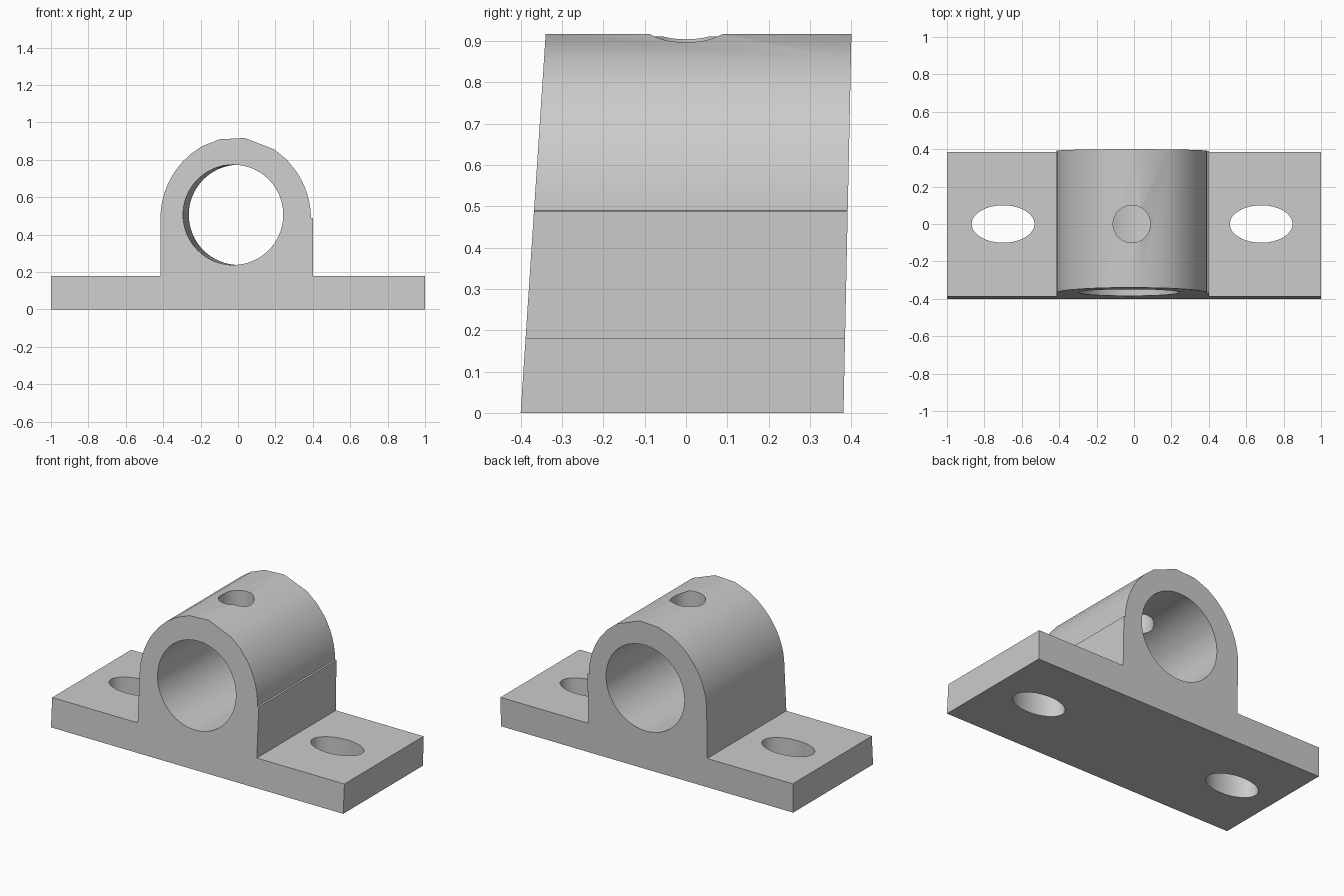
import bpy
import bmesh
from math import cos, sin, radians, pi
from mathutils import Matrix

cube = bpy.data.objects.get("Cube")
if cube:
    bpy.data.objects.remove(cube, do_unlink=True)

grey = bpy.data.materials.new("plain grey")
grey.use_nodes = True
colour = (0.6, 0.6, 0.6, 1)
grey.diffuse_color = colour
grey.node_tree.nodes["Principled BSDF"].inputs["Base Color"].default_value = colour


def make_object(name, bm):
    bmesh.ops.recalc_face_normals(bm, faces=bm.faces)
    mesh = bpy.data.meshes.new(name)
    bm.to_mesh(mesh)
    bm.free()
    mesh.materials.append(grey)
    obj = bpy.data.objects.new(name, mesh)
    bpy.context.collection.objects.link(obj)
    return obj


def front_y(z):
    return -0.4 + 0.066 * z


def back_y(z):
    return 0.381 + 0.021 * z


def ring(rx, ry, sides):
    return [(rx * cos(2 * pi * i / sides), ry * sin(2 * pi * i / sides))
            for i in range(sides)]


def add_loop(bm, points):
    return [bm.verts.new(p) for p in points]


def tube(bm, a, b, skip=()):
    """Wall of quads between two matching loops."""
    for i in range(len(a)):
        if i not in skip:
            j = (i + 1) % len(a)
            bm.faces.new((a[i], a[j], b[j], b[i]))


def fill(bm, normal, *loops):
    """Flat face bounded by the first loop, with the others as holes."""
    edges = []
    for loop in loops:
        for v, w in zip(loop, loop[1:] + loop[:1]):
            edges.append(bm.edges.get((v, w)) or bm.edges.new((v, w)))
    bmesh.ops.triangle_fill(bm, use_beauty=True, edges=edges, normal=normal)


# Bracket outline: foot, upright sides and a coarse-topped arch with a small step
angles = list(range(0, 36, 6)) + [36, 47, 59, 83, 102, 116, 126, 135]
angles += list(range(142, 181, 6)) + [180]
arch = [(-0.0125 + 0.4025 * cos(radians(a)),
         0.49 + (0.405 + 0.025 * sin(radians(a))) * sin(radians(a)))
        for a in angles]
outline = [(-1, 0), (1, 0), (1, 0.18), (0.4, 0.18), (0.4, 0.488)]
outline += arch + [(-0.415, 0.18), (-1, 0.18)]
count = len(outline)

# Outer skin, leaving the bottom and both foot tops open
bm = bmesh.new()
front = add_loop(bm, [(x, front_y(z), z) for x, z in outline])
back = add_loop(bm, [(x, back_y(z), z) for x, z in outline])
tube(bm, front, back, skip=(0, 2, count - 2))

# Shaft bore and the leaning end faces around it
circle = [(x, 0.506 + z) for x, z in ring(0.268, 0.268, 64)]
bore_front = add_loop(bm, [(x - 0.026, front_y(z), z) for x, z in circle])
bore_back = add_loop(bm, [(x + 0.005, back_y(z), z) for x, z in circle])
tube(bm, bore_front, bore_back)
fill(bm, (0, -1, 0), front, bore_front)
fill(bm, (0, 1, 0), back, bore_back)

# Mounting slots through the foot
slots = []
for x0, start in ((0.68, 2), (-0.7, count - 2)):
    oval = [(x0 + x, y) for x, y in ring(0.168, 0.1, 48)]
    low = add_loop(bm, [(x, y, 0) for x, y in oval])
    high = add_loop(bm, [(x, y, 0.18) for x, y in oval])
    tube(bm, low, high)
    foot_top = [front[start], front[start + 1], back[start + 1], back[start]]
    fill(bm, (0, 0, 1), foot_top, high)
    slots.append(low)
fill(bm, (0, 0, -1), [front[0], front[1], back[1], back[0]], *slots)
bracket = make_object("bearing_bracket", bm)

# Oil hole from the crown down into the bore
bm = bmesh.new()
bmesh.ops.create_cone(bm, cap_ends=True, segments=48, radius1=0.1, radius2=0.1,
                      depth=0.6, matrix=Matrix.Translation((-0.012, 0, 0.85)))
cutter = make_object("oil_hole_cutter", bm)
cutter.hide_render = True
mod = bracket.modifiers.new("oil_hole", 'BOOLEAN')
mod.operation = 'DIFFERENCE'
mod.solver = 'EXACT'
mod.object = cutter

# Bake the cut, drop the cutter and smooth the curved walls
bpy.context.view_layer.update()
depsgraph = bpy.context.evaluated_depsgraph_get()
baked = bpy.data.meshes.new_from_object(bracket.evaluated_get(depsgraph))
bracket.modifiers.clear()
bracket.data = baked
bpy.data.objects.remove(cutter, do_unlink=True)
bpy.ops.object.select_all(action='DESELECT')
bracket.select_set(True)
bpy.context.view_layer.objects.active = bracket
bpy.ops.object.shade_smooth_by_angle(angle=radians(30))
